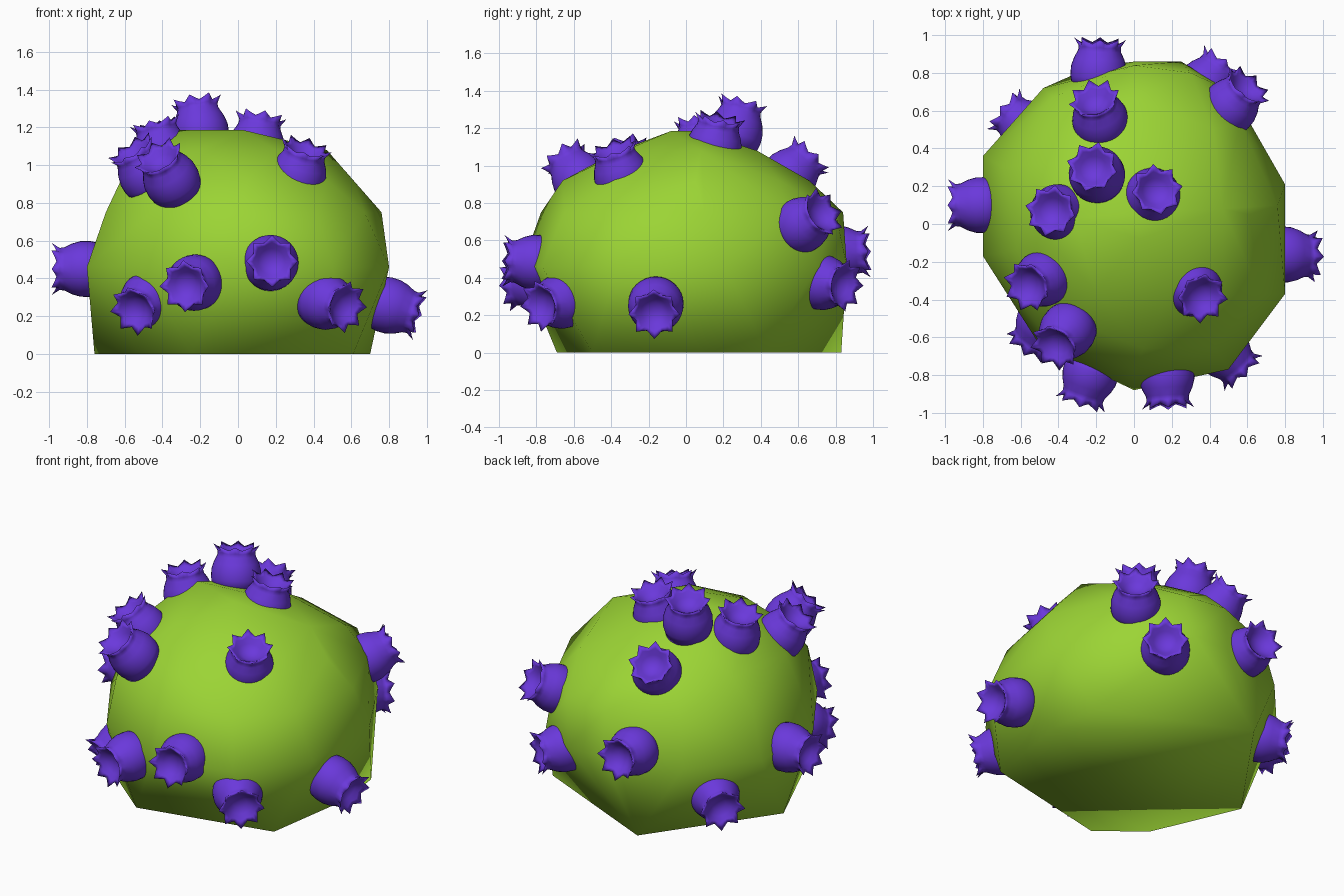
import bpy, bmesh, math
from mathutils import Vector

if "Cube" in bpy.data.objects:
    bpy.data.objects.remove(bpy.data.objects["Cube"])


def material(name, colour):
    m = bpy.data.materials.new(name)
    m.diffuse_color = colour
    m.use_nodes = True
    m.node_tree.nodes["Principled BSDF"].inputs["Base Color"].default_value = m.diffuse_color
    return m


def make_object(name, bm, mat):
    me = bpy.data.meshes.new(name)
    bmesh.ops.recalc_face_normals(bm, faces=bm.faces)
    for f in bm.faces:
        f.smooth = True
    bm.to_mesh(me)
    bm.free()
    me.materials.append(mat)
    ob = bpy.data.objects.new(name, me)
    bpy.context.collection.objects.link(ob)
    return ob


green = material("green", (0.33, 0.66, 0.035, 1))
purple = material("purple", (0.145, 0.04, 0.71, 1))

# Body: faceted boulder, the hull of a few uneven rings (height: outline points)
rings = {
    0.0: [(-.23, .83), (.66, .43), (.7, .1), (.61, -.5), (-.25, -.69), (-.52, -.47), (-.76, .08)],
    0.46: [(0, .86), (.25, .86), (.52, .7), (.8, .21), (.8, -.37), (.5, -.77),
           (0, -.88), (-.5, -.64), (-.8, -.17), (-.8, .36), (-.48, .72)],
    0.75: [(0, .84), (.3, .8), (.56, .54), (.76, .1), (.67, -.37), (.42, -.65),
           (0, -.775), (-.46, -.6), (-.7, -.15), (-.69, .3), (-.43, .67)],
    0.92: [(0, .66), (.42, .5), (.61, .05), (.47, -.38), (.05, -.66),
           (-.36, -.5), (-.62, -.14), (-.55, .32), (-.3, .56)],
    1.08: [(.08, .38), (.47, .08), (.2, -.33), (-.2, -.36), (-.46, -.08), (-.3, .32)],
    1.185: [(0, .06), (.03, -.08), (-.32, .03)],
}
bm = bmesh.new()
for z, pts in rings.items():
    for x, y in pts:
        bm.verts.new((x, y, z))
bmesh.ops.convex_hull(bm, input=bm.verts)
bmesh.ops.delete(bm, geom=[v for v in bm.verts if not v.link_faces], context='VERTS')
bmesh.ops.dissolve_limit(bm, angle_limit=.01, verts=bm.verts, edges=bm.edges)
make_object("body", bm, green)

# Barnacle: turned cup with an eight-pointed flared rim (radius, height, spike amount)
PROFILE = [(.135, -.09, 0), (.148, -.03, 0), (.147, .02, 0), (.134, .065, 0),
           (.114, .105, 0), (.105, .125, .2), (.106, .147, 1),
           (.09, .135, .35), (.07, .115, 0), (.04, .095, 0)]
SEG, POINTS = 32, 8


def barnacle(name, tip, direction):
    bm = bmesh.new()
    loops = []
    for r, h, spike in PROFILE:
        loop = []
        for i in range(SEG):
            phase = (i * POINTS / SEG) % 1
            k = spike * abs(2 * phase - 1) ** 1.4
            a = 2 * math.pi * i / SEG
            rr = r + .032 * k
            loop.append(bm.verts.new((rr * math.cos(a), rr * math.sin(a), h + .025 * k)))
        loops.append(loop)
    for a, b in zip(loops, loops[1:]):
        for i in range(SEG):
            j = (i + 1) % SEG
            bm.faces.new((a[i], a[j], b[j], b[i]))
    for loop, h in ((loops[0], -.1), (loops[-1], .09)):
        c = bm.verts.new((0, 0, h))
        for i in range(SEG):
            bm.faces.new((loop[i], loop[(i + 1) % SEG], c))
    ob = make_object(name, bm, purple)
    d = Vector(direction).normalized()
    ob.rotation_mode = 'QUATERNION'
    ob.rotation_quaternion = d.to_track_quat('Z', 'Y')
    ob.location = Vector(tip) - d * .155


# Rim centre and facing direction of every barnacle
barnacles = [
    ((-.18, .965, .54), (.05, 1, .05)),
    ((-.21, .66, 1.05), (-.2, .7, .7)),
    ((-.22, .30, 1.33), (-.15, .25, 1)),
    ((.12, .18, 1.25), (.15, .2, 1)),
    ((-.44, .07, 1.22), (-.25, .05, 1)),
    ((-.565, -.33, 1.08), (-.5, -.25, .8)),
    ((-.42, -.65, 1.04), (-.4, -.5, .7)),
    ((.36, -.39, 1.09), (.28, -.32, 1)),
    ((.60, .73, .75), (.55, .65, .4)),
    ((.47, .85, .36), (.6, .75, -.1)),
    ((-.68, .60, .20), (-.75, .6, -.15)),
    ((-.97, .10, .45), (-1, 0, 0)),
    ((-.55, -.64, .23), (-.45, -.75, -.35)),
    ((-.28, -.94, .36), (-.3, -.9, -.1)),
    ((.57, -.78, .25), (.6, -.65, -.15)),
    ((.18, -.96, .49), (.05, -1, .05)),
    ((.95, -.17, .21), (.93, -.05, -.28)),
]
for n, (tip, direction) in enumerate(barnacles, 1):
    barnacle(f"barnacle_{n:02d}", tip, direction)
